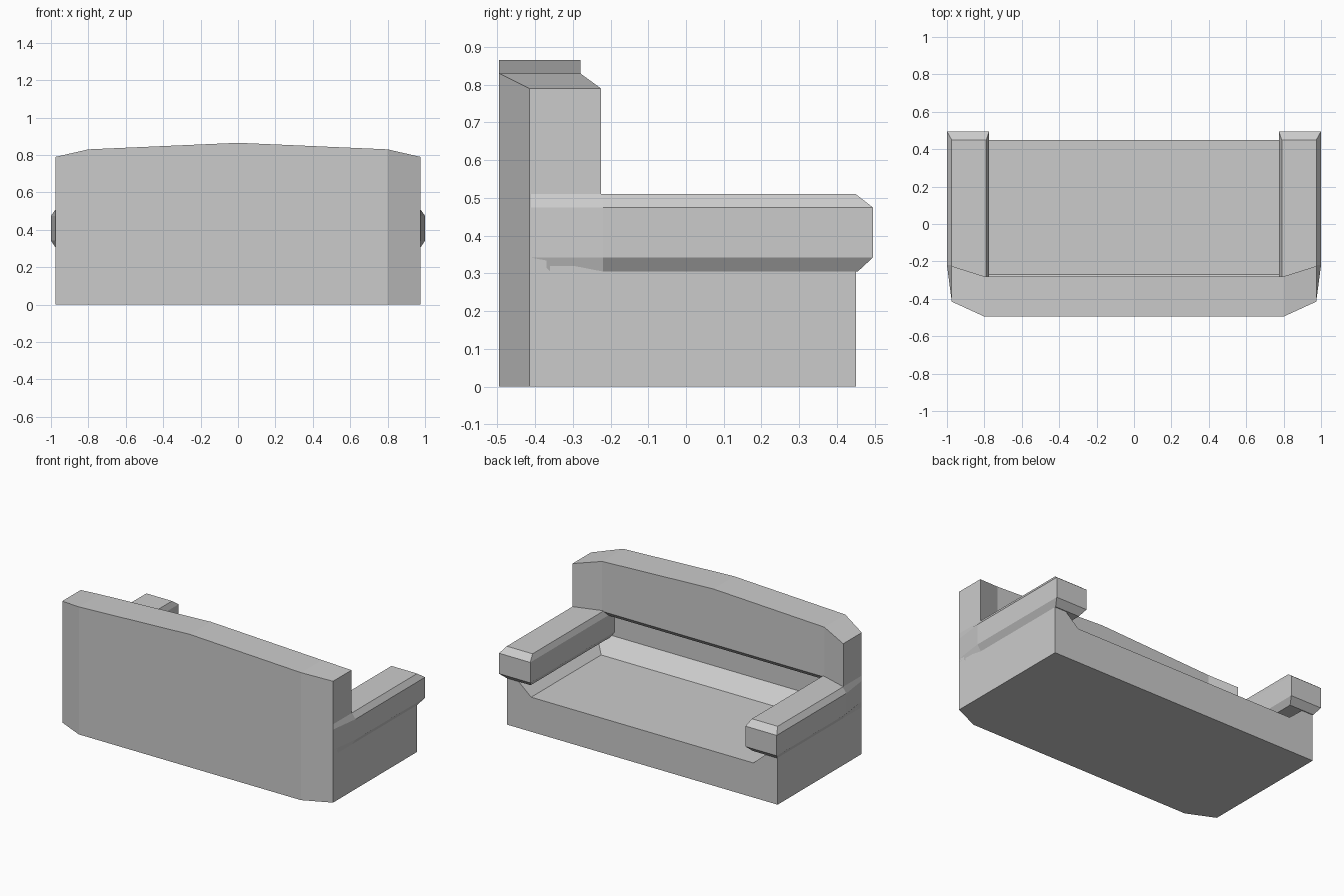
import bpy, bmesh

if "Cube" in bpy.data.objects:
    bpy.data.objects.remove(bpy.data.objects["Cube"])


def loft(name, rings):
    """Join equal-length rings of points with flat faces and cap both ends."""
    bm = bmesh.new()
    vs = [[bm.verts.new(p) for p in ring] for ring in rings]
    n = len(rings[0])
    for a, b in zip(vs, vs[1:]):
        for i in range(n):
            j = (i + 1) % n
            bm.faces.new((a[i], a[j], b[j], b[i]))
    bm.faces.new(vs[0][::-1])
    bm.faces.new(vs[-1])
    bmesh.ops.recalc_face_normals(bm, faces=bm.faces)
    me = bpy.data.meshes.new(name)
    bm.to_mesh(me)
    bm.free()
    ob = bpy.data.objects.new(name, me)
    bpy.context.collection.objects.link(ob)
    return ob


# Base with a dished seat: one profile pushed from back to front
half = [(0.975, 0), (0.975, 0.32), (0.91, 0.32), (0.8, 0.225)]
profile = half + [(-x, z) for x, z in reversed(half)]
loft("seat_base", [[(x, y, z) for x, z in profile] for y in (-0.36, 0.45)])

# Backrest: side profiles lofted across the width, undercut above the seat
stations = [(-0.975, -0.415, -0.225, 0.79), (-0.8, -0.495, -0.28, 0.83),
            (0, -0.495, -0.28, 0.865),
            (0.8, -0.495, -0.28, 0.83), (0.975, -0.415, -0.225, 0.79)]
rings = []
for x, rear, front, top in stations:
    side = [(rear, 0), (rear, top), (front, top), (front, 0.505),
            (front - 0.035, 0.47), (-0.37, 0.47), (-0.37, 0.315),
            (-0.27, 0.225), (-0.27, 0.0)]
    rings.append([(x, y, z) for y, z in side])
loft("backrest", rings)

# Armrests: bevelled plan layers, tapering into the backrest
layers = [(0.305, 0.80, 0.975, 0.455), (0.342, 0.775, 1.0, 0.495),
          (0.475, 0.775, 1.0, 0.495), (0.51, 0.79, 0.975, 0.45)]
for s, label in ((-1, "left"), (1, "right")):
    rings = []
    for z, xi, xo, yf in layers:
        plan = [(xi, -0.4), (xi, yf), (xo, yf), (xo, -0.22), (0.975, -0.41)]
        rings.append([(s * x, y, z) for x, y in plan])
    loft(label + "_armrest", rings)
